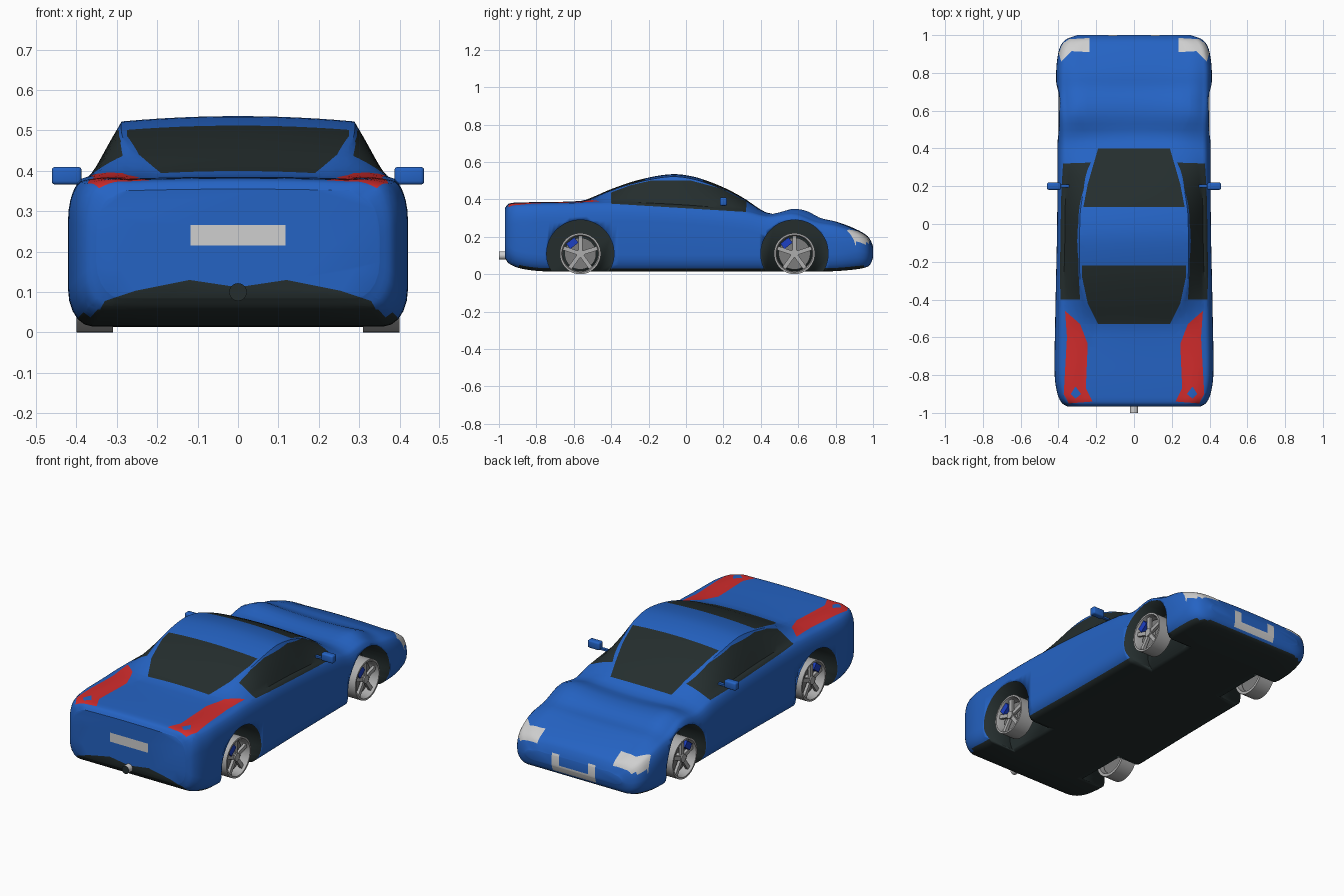
import bpy, bmesh, math
from mathutils import Vector, Matrix

cube = bpy.data.objects.get("Cube")
if cube:
    bpy.data.objects.remove(cube)


def material(name, rgb):
    m = bpy.data.materials.new(name)
    m.use_nodes = True
    m.diffuse_color = (*rgb, 1)
    m.node_tree.nodes["Principled BSDF"].inputs["Base Color"].default_value = (*rgb, 1)
    return m


MATS = [material("blue paint", (.018, .125, .55)),
        material("dark glass", (.018, .027, .027)),
        material("red light", (.64, .025, .025)),
        material("pale grey", (.62, .62, .62)),
        material("rim grey", (.42, .42, .42)),
        material("brake grey", (.2, .2, .2)),
        material("caliper blue", (.012, .05, .55))]
BLUE, DARK, RED, PALE, RIM, BRAKE, CALIPER = range(len(MATS))


def finish(name, bm, mats, angle=35):
    bmesh.ops.recalc_face_normals(bm, faces=bm.faces)
    me = bpy.data.meshes.new(name)
    bm.to_mesh(me)
    bm.free()
    for m in mats:
        me.materials.append(m)
    ob = bpy.data.objects.new(name, me)
    bpy.context.collection.objects.link(ob)
    bpy.ops.object.select_all(action='DESELECT')
    ob.select_set(True)
    bpy.context.view_layer.objects.active = ob
    bpy.ops.object.shade_smooth_by_angle(angle=math.radians(angle))
    return ob


def curve(points):
    """Smooth function through (position, value) pairs."""
    def slope(i):
        a, b = points[max(i - 1, 0)], points[min(i + 1, len(points) - 1)]
        return (b[1] - a[1]) / (b[0] - a[0])

    def value(y):
        i = 0
        while i < len(points) - 2 and y > points[i + 1][0]:
            i += 1
        (a, p), (b, q) = points[i], points[i + 1]
        h = b - a
        t = min(max((y - a) / h, 0), 1)
        u = 1 - t
        return (p * u * u * (1 + 2 * t) + q * t * t * (3 - 2 * t)
                + h * t * u * (u * slope(i) - t * slope(i + 1)))
    return value


# Body outline curves along the length
REAR, NOSE = -.967, 1
width = curve([(REAR, .35), (-.95, .38), (-.9, .405), (-.8, .42), (-.4, .415), (0, .407),
               (.5, .405), (.8, .412), (.9, .402), (.95, .385), (.98, .355), (NOSE, .3)])
bottom = curve([(REAR, .085), (-.95, .06), (-.9, .035), (-.8, .018), (-.7, .015), (.75, .015),
                (.9, .025), (.97, .04), (.99, .06), (NOSE, .09)])
shoulder = curve([(REAR, .335), (-.95, .36), (-.9, .372), (-.4, .385), (0, .37), (.32, .338),
                  (.44, .31), (.58, .325), (.7, .28), (.8, .262), (.9, .23), (.97, .19), (NOSE, .14)])
top = curve([(REAR, .355), (-.95, .376), (-.9, .383), (-.56, .392), (-.5, .412), (-.4, .455),
             (-.25, .505), (-.08, .535), (.03, .524), (.12, .497), (.22, .455), (.32, .4),
             (.4, .345), (.46, .322), (.52, .337), (.58, .35), (.65, .336), (.72, .3),
             (.8, .282), (.9, .245), (.97, .205), (.99, .175), (NOSE, .15)])
roof_edge = curve([(REAR, .27), (-.8, .27), (-.65, .24), (-.53, .2), (-.42, .255), (-.3, .285),
                   (0, .287), (.1, .28), (.25, .25), (.4, .2), (.48, .24), (.58, .29),
                   (.8, .28), (.95, .25), (NOSE, .18)])
crown = curve([(REAR, .004), (-.5, .006), (-.2, .012), (.2, .012), (.42, .0), (.58, -.018),
               (.75, -.003), (.9, .006), (NOSE, .004)])


def section(y):
    """Closed cross-section, built as one half and mirrored."""
    w, b, c, ex = width(y), bottom(y), crown(y), roof_edge(y)
    ez, mid = top(y) - max(c, 0), top(y) + min(c, 0)
    sh = min(shoulder(y), ez - .004)
    low, high = min(.09, (sh - b) * .45), min(.1, (sh - b) * .5)
    half = [(0, b), (w * .5, b)]
    for i in range(6):
        a = math.pi / 2 * i / 5
        half.append((w - .06 + .06 * math.sin(a), b + low * (1 - math.cos(a))))
    for i in range(7):
        a = math.pi / 2 * i / 6
        half.append((w - .042 * (1 - math.cos(a)), sh - high * (1 - math.sin(a))))
    x0 = w - .042
    for i in range(1, 7):
        k = i / 6
        half.append((x0 + (ex - x0) * k, sh + (ez - sh) * k + .005 * math.sin(math.pi * k)))
    for i in range(1, 7):
        k = i / 6
        half.append((ex * (1 - k), ez + (mid - ez) * (1 - (1 - k) ** 2)))
    return half + [(-x, z) for x, z in half[-2:0:-1]]


# Body shell lofted through the sections
bm = bmesh.new()
rings, COUNT = [], 80
for i in range(COUNT + 1):
    y = (NOSE + REAR) / 2 - (NOSE - REAR) / 2 * math.cos(math.pi * i / COUNT)
    rings.append([bm.verts.new((x, y, z)) for x, z in section(y)])
for r, s in zip(rings, rings[1:]):
    for j in range(len(r)):
        k = (j + 1) % len(r)
        bm.faces.new((r[j], r[k], s[k], s[j]))
bm.faces.new(rings[0])
bm.faces.new(rings[-1])
bmesh.ops.recalc_face_normals(bm, faces=bm.faces)
bm.normal_update()


def inside(p, poly):
    hit = False
    for (ax, ay), (bx, by) in zip(poly, poly[1:] + poly[:1]):
        if (ay > p[1]) != (by > p[1]) and p[0] < ax + (bx - ax) * (p[1] - ay) / (by - ay):
            hit = not hit
    return hit


def paint(poly, i, j, mat, test):
    """Cut a flat outline into the shell, seen along one axis, and colour it."""
    lo = [min(p[k] for p in poly) for k in (0, 1)]
    hi = [max(p[k] for p in poly) for k in (0, 1)]

    def near(f):
        return test(f.calc_center_median(), f.normal) and all(
            min(v.co[ax] for v in f.verts) < hi[k] and max(v.co[ax] for v in f.verts) > lo[k]
            for k, ax in enumerate((i, j)))
    for a, b in zip(poly, poly[1:] + poly[:1]):
        faces = [f for f in bm.faces if near(f)]
        co, no = Vector(), Vector()
        co[i], co[j] = a
        no[i], no[j] = b[1] - a[1], a[0] - b[0]
        geom = faces + list({e for f in faces for e in f.edges}) + list({v for f in faces for v in f.verts})
        bmesh.ops.bisect_plane(bm, geom=geom, dist=1e-5, plane_co=co, plane_no=no.normalized())
        bm.normal_update()
    for f in bm.faces:
        c = f.calc_center_median()
        if test(c, f.normal) and inside((c[i], c[j]), poly):
            f.material_index = mat


def mirrored(half):
    return half + [(-x, v) for x, v in reversed(half) if x]


def up(c, n):
    return n.z > .2 and c.z > .3


# Underside
for f in bm.faces:
    if f.normal.z < -.75:
        f.material_index = DARK
# Windscreen, rear window, side windows
paint(mirrored([(.19, .4), (.245, .21), (.268, .09)]), 0, 1, DARK, up)
paint(mirrored([(.275, -.22), (.275, -.28), (.245, -.42), (.19, -.53)]), 0, 1, DARK, up)
paint([(-.4, .377), (.32, .333), (.325, .388), (.18, .46), (.02, .502), (-.19, .5), (-.3, .475), (-.4, .437)],
      1, 2, DARK, lambda c, n: abs(c.x) > .2 and abs(n.x) > .15)
# Tail lights with a small painted gap, and headlights
for s in (1, -1):
    paint([(s * x, y) for x, y in [(.365, -.46), (.285, -.53), (.245, -.635), (.255, -.87), (.22, -.94),
                                   (.345, -.95), (.372, -.9), (.355, -.6)]], 0, 1, RED, up)
    paint([(s * x, y) for x, y in [(.31, -.86), (.28, -.9), (.31, -.925), (.335, -.9)]], 0, 1, BLUE, up)
    paint([(s * x, y) for x, y in [(.235, .91), (.33, .915), (.385, .86), (.41, .94), (.35, .978), (.235, .985)]],
          0, 1, PALE, lambda c, n: c.z > .165 and n.z > .05)


# Rear valance, rear plate and notched front plate
def rear(c, n):
    return c.y < -.6 and n.y < -.02


paint(mirrored([(0, .112), (.12, .13), (.255, .103), (.33, .078), (.365, .01)]), 0, 2, DARK, rear)
paint(mirrored([(.118, .215), (.118, .266)]), 0, 2, PALE, rear)
paint(mirrored([(.135, .06), (.135, .16), (.09, .16), (.09, .1)]), 0, 2, PALE,
      lambda c, n: c.y > .9 and n.y > .1)
body = finish("body", bm, MATS)


def add_cylinder(bm, r, x0, x1, y, z, seg=48, mat=0):
    m = Matrix.Translation(((x0 + x1) / 2, y, z)) @ Matrix.Rotation(math.pi / 2, 4, 'Y')
    v = bmesh.ops.create_cone(bm, cap_ends=True, segments=seg, radius1=r, radius2=r,
                              depth=abs(x1 - x0), matrix=m)["verts"]
    for f in {f for p in v for f in p.link_faces}:
        f.material_index = mat


def add_box(bm, size, matrix):
    return bmesh.ops.create_cube(bm, size=1, matrix=matrix @ Matrix.Diagonal((*size, 1)))["verts"]


# Wheel wells
AXLES, HUB = (-.565, .58), .11
bm = bmesh.new()
for y in AXLES:
    for s in (1, -1):
        add_cylinder(bm, .18, s * .24, s * .5, y, HUB, 64, DARK)
cutter = finish("well_cutter", bm, MATS)
cutter.hide_render = True
bpy.context.view_layer.objects.active = body
mod = body.modifiers.new("wells", 'BOOLEAN')
mod.operation, mod.solver, mod.object = 'DIFFERENCE', 'EXACT', cutter
# Keep the cut ahead of the shading modifier, if there is one
bpy.ops.object.modifier_move_to_index(modifier=mod.name, index=0)
bpy.ops.object.modifier_apply(modifier=mod.name)
bpy.data.objects.remove(cutter)

# Wheels: barrel, brake disc, spokes, hub and caliper
SEG, SPOKES = 48, 5
for y, end in zip(AXLES, ("rear", "front")):
    for s, side in ((1, "left"), (-1, "right")):
        label = end + "_" + side
        bm = bmesh.new()
        loops = []
        for x, r in [(.31, HUB), (.4, HUB), (.4, .1), (.385, .094), (.31, .094)]:
            loops.append([bm.verts.new((s * x, y + r * math.cos(a), HUB + r * math.sin(a)))
                          for a in [math.tau * i / SEG for i in range(SEG)]])
        for p, q in zip(loops, loops[1:] + loops[:1]):
            for i in range(SEG):
                k = (i + 1) % SEG
                bm.faces.new((p[i], p[k], q[k], q[i]))
        finish("wheel_rim_" + label, bm, [MATS[RIM]])
        bm = bmesh.new()
        add_cylinder(bm, .085, s * .335, s * .355, y, HUB)
        finish("brake_disc_" + label, bm, [MATS[BRAKE]])
        bm = bmesh.new()
        add_cylinder(bm, .022, s * .34, s * .393, y, HUB, 24)
        hub = Matrix.Translation((s * .378, y, HUB))
        for i in range(SPOKES):
            turn = Matrix.Rotation(math.tau * i / SPOKES + math.pi / 2, 4, 'X')
            add_box(bm, (.016, .082, .022), hub @ turn @ Matrix.Translation((0, .056, 0)))
        finish("spokes_" + label, bm, [MATS[RIM]])
        bm = bmesh.new()
        add_box(bm, (.045, .055, .036), Matrix.Translation((s * .37, y - .043, HUB + .056))
                @ Matrix.Rotation(math.radians(38), 4, 'X'))
        finish("caliper_" + label, bm, [MATS[CALIPER]])

# Door mirrors
for s, side in ((1, "left"), (-1, "right")):
    bm = bmesh.new()
    add_box(bm, (.074, .038, .044), Matrix.Translation((s * .424, .2, .388)))
    bmesh.ops.bevel(bm, geom=bm.edges[:], offset=.009, segments=3, affect='EDGES', profile=.5)
    add_box(bm, (.06, .016, .01), Matrix.Translation((s * .375, .2, .374)))
    finish("mirror_" + side, bm, [MATS[BLUE]])

# Exhaust pipe with a dark mouth
bm = bmesh.new()
bmesh.ops.create_cone(bm, cap_ends=True, segments=24, radius1=.022, radius2=.022, depth=.06,
                      matrix=Matrix.Translation((0, -.97, .1)) @ Matrix.Rotation(math.pi / 2, 4, 'X'))
bm.normal_update()
for f in bm.faces:
    f.material_index = 1 if abs(f.normal.y) > .9 else 0
finish("exhaust", bm, [MATS[PALE], MATS[DARK]])
